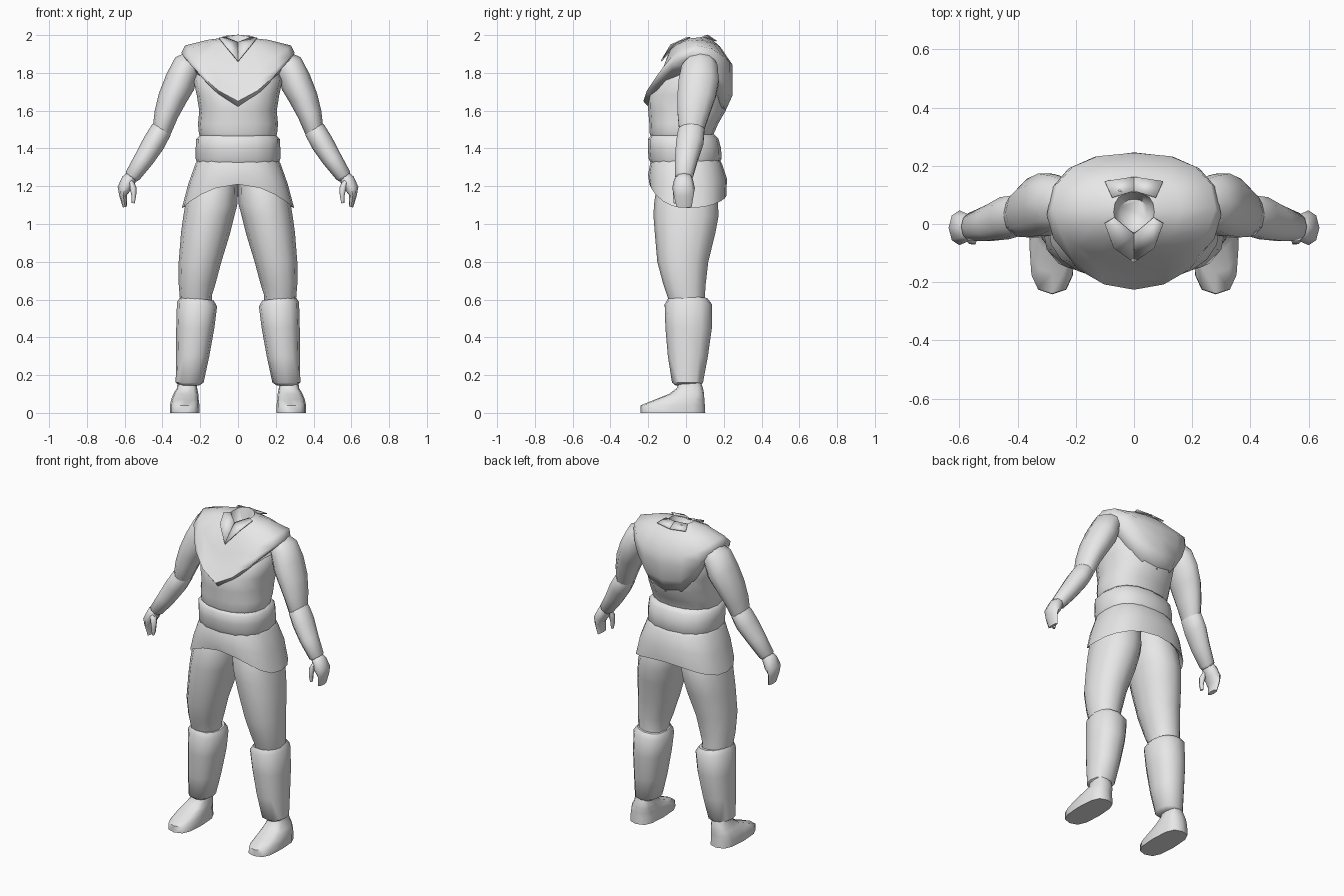
import bpy, bmesh, math

grey = bpy.data.materials.new("plain grey")
grey.diffuse_color = (0.8, 0.8, 0.8, 1)


def finish(bm, name, mirror, angle=50):
    bmesh.ops.recalc_face_normals(bm, faces=bm.faces)
    me = bpy.data.meshes.new(name)
    bm.to_mesh(me)
    bm.free()
    me.materials.append(grey)
    ob = bpy.data.objects.new(name, me)
    bpy.context.collection.objects.link(ob)
    if mirror:
        ob.modifiers.new("mirror", 'MIRROR').use_mirror_merge = False
    bpy.ops.object.select_all(action='DESELECT')
    ob.select_set(True)
    bpy.context.view_layer.objects.active = ob
    bpy.ops.object.shade_smooth_by_angle(angle=math.radians(angle))
    return ob


def loft(name, rings, n=12, power=2.0, back_power=None, curve=2.0, back_curve=2.0,
         mirror=False, angle=50):
    """Ring: x, y, z, half width, half depth, tilt in degrees, front lift, back lift."""
    bm = bmesh.new()
    loops = []
    for ring in rings:
        x, y, z, w, d, tilt, front, back = (list(ring) + [0, 0, 0])[:8]
        t = math.radians(tilt)
        loop = []
        for i in range(n):
            a = 2 * math.pi * i / n
            rear = math.sin(a) > 0
            p = (back_power or power) if rear else power
            c, s = (math.copysign(abs(v) ** (2 / p), v) for v in (math.cos(a), math.sin(a)))
            lift = back * (1 - abs(c) ** back_curve) if rear else front * (1 - abs(c) ** curve)
            loop.append(bm.verts.new((x + w * c * math.cos(t), y + d * s,
                                      z + w * c * math.sin(t) + lift)))
        loops.append(loop)
    for a, b in zip(loops, loops[1:]):
        for i in range(n):
            j = (i + 1) % n
            bm.faces.new((a[i], a[j], b[j], b[i]))
    bm.faces.new(loops[0])
    bm.faces.new(loops[-1])
    return finish(bm, name, mirror, angle)


def flap(name, points, mirror):
    bm = bmesh.new()
    bm.faces.new([bm.verts.new(p) for p in points])
    ob = finish(bm, name, mirror)
    ob.modifiers.new("thickness", 'SOLIDIFY').thickness = 0.006


# Tunic body
loft("tunic", [
    (0, 0.05, 1.84, 0.2, 0.13), (0, 0.03, 1.76, 0.235, 0.185),
    (0, 0.01, 1.68, 0.218, 0.213), (0, 0.005, 1.6, 0.205, 0.205),
    (0, -0.012, 1.53, 0.212, 0.182), (0, -0.022, 1.48, 0.207, 0.17),
    (0, -0.02, 1.43, 0.19, 0.155)], n=16, power=2.3, angle=80)

# Draped shoulder cowl with a recessed neck opening
loft("cowl", [
    (0, 0.04, 1.9, 0.045, 0.045), (0, 0.04, 1.985, 0.07, 0.07, 0, -0.03, 0.015),
    (0, 0.045, 1.975, 0.16, 0.135, 0, -0.065, -0.035),
    (0, 0.055, 1.945, 0.28, 0.19, 0, -0.155, -0.10),
    (0, 0.03, 1.905, 0.30, 0.215, 0, -0.19, -0.13),
    (0, 0.01, 1.87, 0.275, 0.236, 0, -0.22, -0.19),
    (0, 0.005, 1.83, 0.235, 0.2, 0, -0.215, -0.24)],
    n=16, power=1.95, back_power=2.4, curve=1.4, back_curve=3, angle=75)

# Collar flaps
flap("front_collar", [(0, -0.133, 1.865), (0.07, -0.083, 1.95), (0.1, 0, 1.988),
                      (0.066, 0.02, 1.99), (0, -0.035, 1.964)], True)
flap("back_collar", [(0, 0.16, 1.966), (0.1, 0.145, 1.972), (0.075, 0.09, 1.99),
                     (0, 0.112, 1.997)], True)

# Sash
loft("sash", [
    (0, -0.015, 1.475, 0.195, 0.165), (0, -0.015, 1.45, 0.222, 0.187),
    (0, -0.008, 1.40, 0.224, 0.194), (0, -0.005, 1.345, 0.224, 0.193),
    (0, -0.005, 1.32, 0.215, 0.18)], n=16, power=2.4, angle=60)

# Tunic skirt with an arched hem
loft("skirt", [
    (0, -0.005, 1.36, 0.2, 0.17), (0, 0.0, 1.32, 0.225, 0.19),
    (0, 0.008, 1.21, 0.264, 0.209, 0, 0.05, 0.03),
    (0, 0.01, 1.085, 0.297, 0.203, 0, 0.125, 0.06),
    (0, 0.01, 1.10, 0.28, 0.187, 0, 0.125, 0.06),
    (0, 0.0, 1.25, 0.2, 0.15)], n=20, power=2.5, angle=60)

# Trousers
loft("trouser_leg", [
    (0.11, 0, 1.27, 0.105, 0.13), (0.135, 0, 1.17, 0.132, 0.16),
    (0.142, 0, 1.10, 0.138, 0.17),
    (0.155, 0, 1.04, 0.135, 0.172), (0.172, -0.005, 0.95, 0.13, 0.16),
    (0.201, -0.017, 0.8, 0.113, 0.135), (0.217, -0.008, 0.68, 0.097, 0.112),
    (0.224, 0, 0.62, 0.085, 0.1), (0.22, 0.01, 0.56, 0.085, 0.09)],
    n=12, power=2.15, mirror=True, angle=70)

# Shin wraps
loft("shin_wrap", [
    (0.217, 0.01, 0.605, 0.088, 0.105, 6), (0.217, 0.012, 0.575, 0.107, 0.125, 6),
    (0.226, 0.014, 0.45, 0.101, 0.123), (0.24, 0.01, 0.3, 0.088, 0.106),
    (0.256, 0.008, 0.16, 0.074, 0.082), (0.258, 0.01, 0.145, 0.052, 0.065)],
    n=12, power=2.3, mirror=True, angle=45)

# Shoes
loft("shoe", [
    (0.27, 0.02, 0.16, 0.05, 0.06), (0.27, 0.02, 0.13, 0.054, 0.07),
    (0.276, 0.003, 0.1, 0.066, 0.093), (0.281, -0.035, 0.07, 0.073, 0.132),
    (0.282, -0.07, 0.04, 0.078, 0.17), (0.281, -0.07, 0.0, 0.078, 0.172)],
    n=12, power=2.9, mirror=True, angle=60)

# Sleeves
loft("sleeve", [
    (0.235, 0.075, 1.86, 0.06, 0.08, 55), (0.275, 0.072, 1.82, 0.085, 0.1, 48),
    (0.307, 0.067, 1.75, 0.084, 0.112, 30), (0.345, 0.055, 1.67, 0.077, 0.106, 18),
    (0.38, 0.04, 1.58, 0.064, 0.088, 16), (0.402, 0.03, 1.5, 0.052, 0.07, 22),
    (0.42, 0.03, 1.46, 0.04, 0.05, 25)], n=10, mirror=True, angle=70)

# Forearm wraps
loft("forearm_wrap", [
    (0.396, 0.03, 1.525, 0.042, 0.055, 28), (0.408, 0.028, 1.495, 0.057, 0.073, 28),
    (0.445, 0.02, 1.43, 0.06, 0.076, 30), (0.497, 0.003, 1.345, 0.053, 0.064, 30),
    (0.558, -0.01, 1.255, 0.042, 0.05, 30), (0.563, -0.01, 1.24, 0.03, 0.036, 30)],
    n=10, mirror=True, angle=55)

# Hands: palm with fingers, and thumb
loft("hand", [
    (0.558, -0.01, 1.26, 0.03, 0.036, 30), (0.578, -0.013, 1.235, 0.038, 0.05, 25),
    (0.6, -0.013, 1.19, 0.038, 0.06, 10), (0.608, -0.012, 1.15, 0.02, 0.052, -10),
    (0.598, -0.01, 1.09, 0.012, 0.04, -15)], n=8, mirror=True, angle=70)
loft("thumb", [
    (0.572, -0.035, 1.235, 0.022, 0.022, 20), (0.556, -0.05, 1.195, 0.02, 0.022, 15),
    (0.552, -0.055, 1.15, 0.013, 0.017, 10), (0.555, -0.055, 1.11, 0.008, 0.011, 10)],
    n=6, mirror=True, angle=70)
